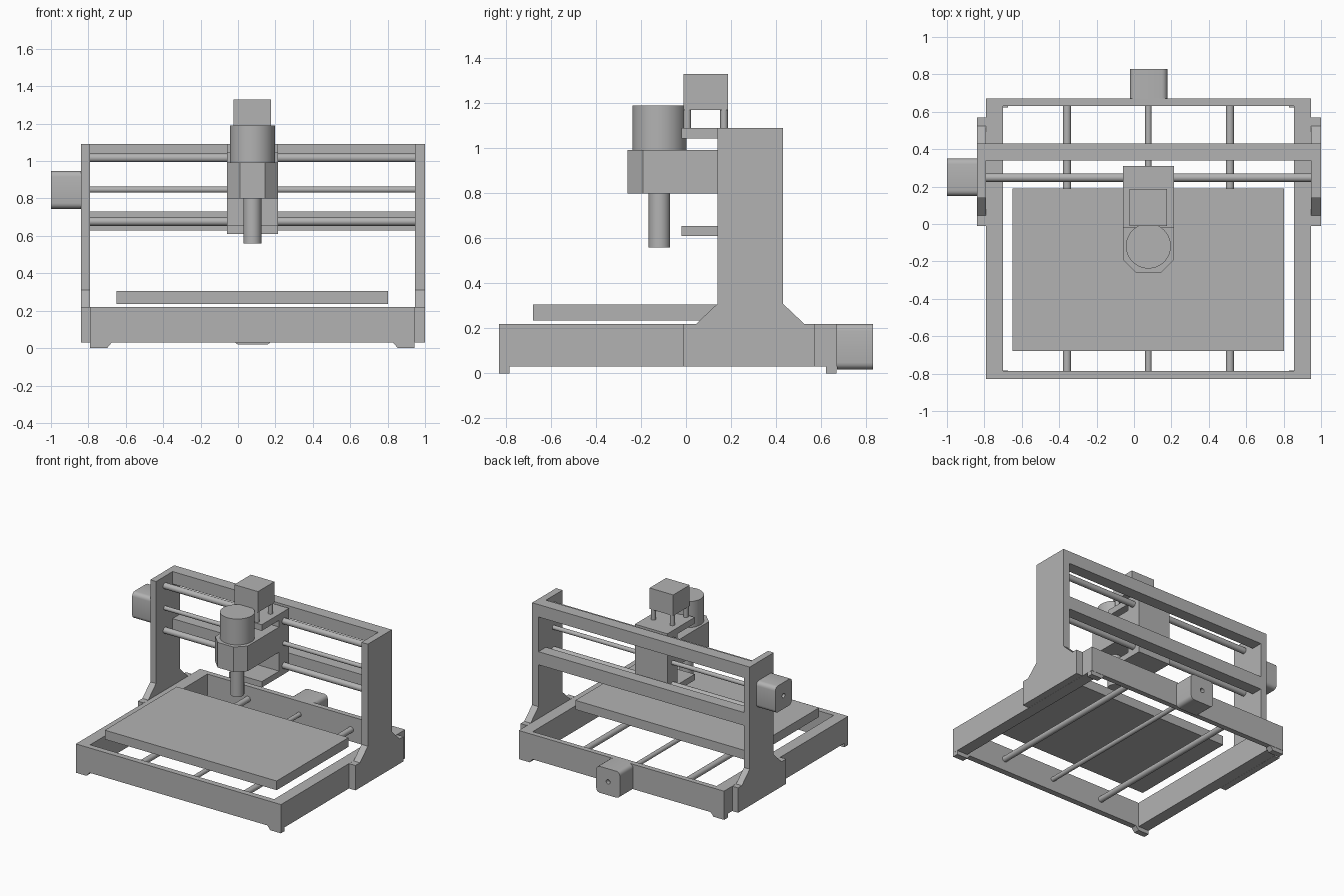
import bpy
import bmesh
from math import radians
from mathutils import Vector, Matrix

if "Cube" in bpy.data.objects:
    bpy.data.objects.remove(bpy.data.objects["Cube"], do_unlink=True)

grey = bpy.data.materials.new("plain grey")
grey.use_nodes = True
grey.diffuse_color = (0.45, 0.45, 0.45, 1)
grey.node_tree.nodes["Principled BSDF"].inputs["Base Color"].default_value = grey.diffuse_color


def finish(name, bm):
    bmesh.ops.recalc_face_normals(bm, faces=bm.faces)
    mesh = bpy.data.meshes.new(name)
    bm.to_mesh(mesh)
    bm.free()
    mesh.materials.append(grey)
    obj = bpy.data.objects.new(name, mesh)
    bpy.context.collection.objects.link(obj)
    return obj


def box(name, x, y, z, round_axis=None):
    """Box from three (low, high) ranges; edges along round_axis can be rounded."""
    bm = bmesh.new()
    bmesh.ops.create_cube(bm, size=1)
    for v in bm.verts:
        v.co = Vector([r[0] if c < 0 else r[1] for c, r in zip(v.co, (x, y, z))])
    if round_axis is not None:
        edges = [e for e in bm.edges
                 if abs((e.verts[0].co - e.verts[1].co).normalized()[round_axis]) > 0.9]
        bmesh.ops.bevel(bm, geom=edges, offset=0.03, segments=4, profile=0.5, affect='EDGES')
    return finish(name, bm)


def prism(name, profile, axis, low, high):
    """Extrude a 2D profile along an axis; profile holds the other two coordinates."""
    bm = bmesh.new()

    def place(p, d):
        co = list(p)
        co.insert(axis, d)
        return bm.verts.new(co)

    face = bm.faces.new([place(p, low) for p in profile])
    geom = bmesh.ops.extrude_face_region(bm, geom=[face])["geom"]
    shift = Vector((0, 0, 0))
    shift[axis] = high - low
    bmesh.ops.translate(bm, vec=shift, verts=[v for v in geom if isinstance(v, bmesh.types.BMVert)])
    return finish(name, bm)


def smooth(obj):
    bpy.ops.object.select_all(action='DESELECT')
    obj.select_set(True)
    bpy.context.view_layer.objects.active = obj
    bpy.ops.object.shade_smooth_by_angle(angle=radians(30))


def rod(name, axis, centre, low, high, radius, sides=32):
    """Cylinder along an axis; centre holds the other two coordinates."""
    bm = bmesh.new()
    bmesh.ops.create_cone(bm, cap_ends=True, segments=sides, radius1=radius,
                          radius2=radius, depth=high - low)
    turn = (Matrix.Rotation(radians(90), 4, 'Y'), Matrix.Rotation(radians(90), 4, 'X'),
            Matrix.Identity(4))[axis]
    bm.transform(turn)
    co = list(centre)
    co.insert(axis, (low + high) / 2)
    bmesh.ops.translate(bm, vec=co, verts=bm.verts)
    obj = finish(name, bm)
    smooth(obj)
    return obj


def cut(obj, cutter):
    bpy.context.view_layer.objects.active = obj
    mod = obj.modifiers.new("cut", 'BOOLEAN')
    mod.object = cutter
    mod.operation = 'DIFFERENCE'
    mod.solver = 'EXACT'
    bpy.ops.object.modifier_apply(modifier=mod.name)
    bpy.data.objects.remove(cutter, do_unlink=True)


MID = 0.077          # centre line of the machine
LEFT, RIGHT = 0.95, -0.795

# Base frame with an open middle
base = box("base_frame", (-0.79, 0.945), (-0.83, 0.67), (0.03, 0.22))
cut(base, box("frame_opening", (-0.7, 0.855), (-0.785, 0.63), (0, 0.3)))

# Corner feet
for side in (-1, 1):
    outer = MID + side * 0.867
    profile = [(outer, 0), (outer - side * 0.09, 0), (outer - side * 0.115, 0.03), (outer, 0.03)]
    for end, y in (("front", -0.83), ("back", 0.622)):
        prism(f"{end}_foot_{'left' if side > 0 else 'right'}", profile, 1, y, y + 0.046)

# Upright side plates with a flared base
upright = [(-0.01, 0.03), (0.57, 0.03), (0.57, 0.22), (0.525, 0.22), (0.43, 0.31),
           (0.43, 1.09), (0.14, 1.09), (0.14, 0.31), (0.045, 0.22), (-0.01, 0.22)]
prism("left_upright", upright, 0, 0.946, 1.0)
prism("right_upright", upright, 0, -0.84, -0.791)

# Rear cross beams
for name, low, high in (("top_beam", 0.995, 1.09), ("lower_beam", 0.63, 0.73)):
    box(name, (RIGHT, LEFT), (0.34, 0.43), (low, high))

# Gantry rods and lead screw
for name, z, r in (("upper_gantry_rod", 1.017, 0.023), ("gantry_screw", 0.847, 0.016),
                   ("lower_gantry_rod", 0.677, 0.023)):
    rod(name, 0, (0.248, z), RIGHT - 0.01, LEFT + 0.01, r)

# Bed rods, bed screw and bed
for name, x, r in (("right_bed_rod", -0.358, 0.022), ("bed_screw", MID, 0.017),
                   ("left_bed_rod", 0.513, 0.022)):
    rod(name, 1, (x, 0.12), -0.79, 0.635, r)
box("bed", (-0.65, 0.803), (-0.68, 0.19), (0.235, 0.305))

# Drive motors with a shallow shaft hole
gantry_motor = box("gantry_motor", (-1.0, -0.84), (0.15, 0.35), (0.745, 0.947), 0)
cut(gantry_motor, rod("hole", 0, (0.25, 0.846), -1.1, -0.97, 0.017))
bed_motor = box("bed_motor", (-0.022, 0.178), (0.67, 0.83), (0.018, 0.22), 1)
cut(bed_motor, rod("hole", 1, (MID, 0.12), 0.8, 0.9, 0.017))
for motor in (gantry_motor, bed_motor):
    smooth(motor)

# Carriage: C-shaped bracket riding on the gantry rods
bracket = [(-0.02, 0.61), (0.31, 0.61), (0.31, 1.09), (-0.02, 1.09),
           (-0.02, 1.043), (0.19, 1.043), (0.19, 0.655), (-0.02, 0.655)]
prism("carriage_bracket", bracket, 0, -0.06, 0.215)

# Lift motor on four posts
box("lift_motor", (-0.023, 0.177), (-0.012, 0.187), (1.17, 1.33))
for x in (-0.003, 0.157):
    for y in (0.006, 0.169):
        rod("lift_motor_post", 2, (x, y), 1.085, 1.175, 0.017, 20)

# Spindle holder with chamfered front corners, spindle motor and nose
holder = [(-0.06, 0.19), (-0.06, -0.19), (0.01, -0.26), (0.145, -0.26), (0.215, -0.19), (0.215, 0.19)]
prism("spindle_holder", holder, 2, 0.8, 0.992)
rod("spindle_motor", 2, (MID, -0.118), 0.99, 1.19, 0.12, 64)
rod("spindle_nose", 2, (MID, -0.118), 0.56, 0.802, 0.048, 48)
